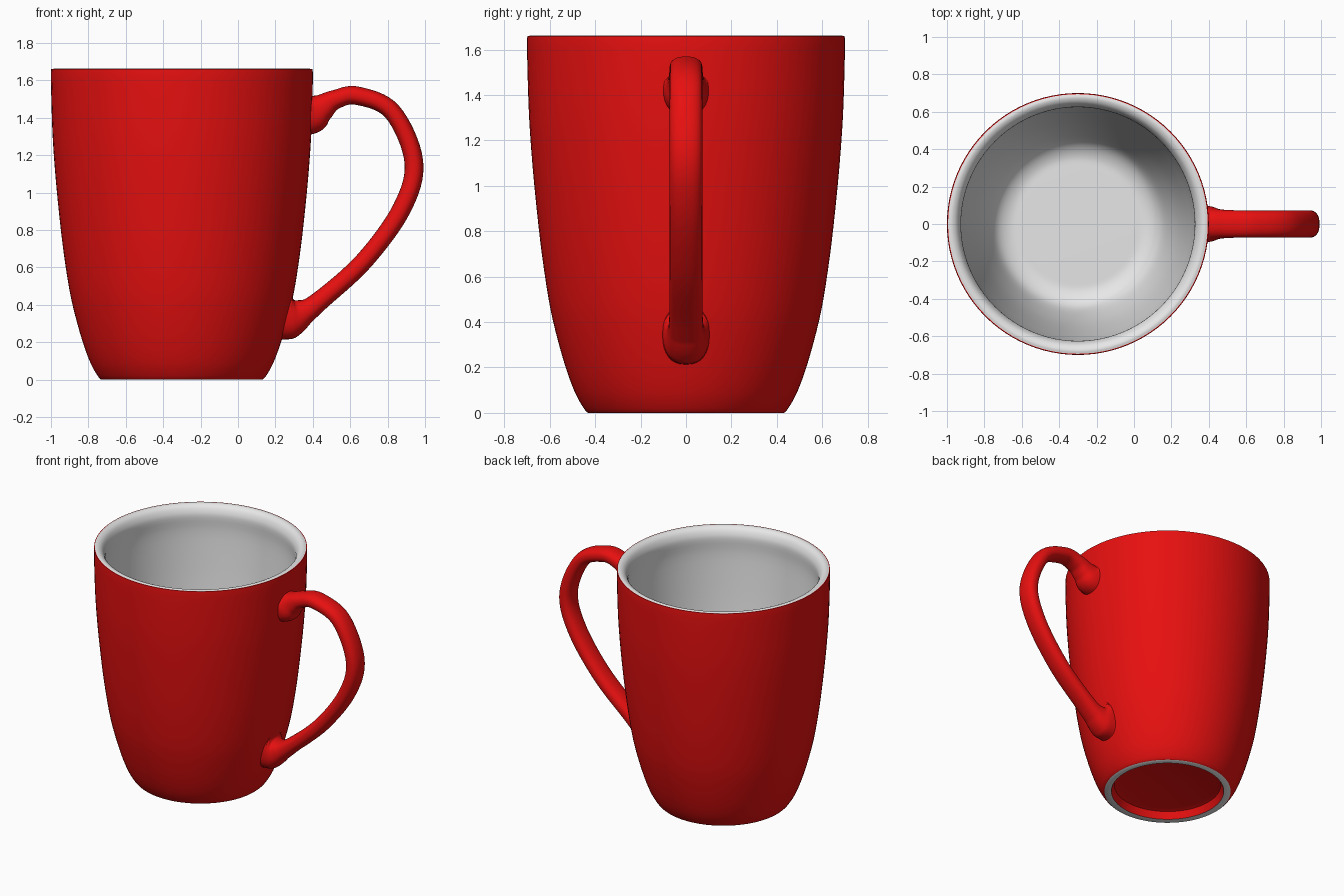
import bpy, bmesh, math
from mathutils import Vector

if "Cube" in bpy.data.objects:
    bpy.data.objects.remove(bpy.data.objects["Cube"])

CX = -0.30   # axis of the cup


def material(name, rgb):
    m = bpy.data.materials.new(name)
    m.diffuse_color = (*rgb, 1)
    m.use_nodes = True
    m.node_tree.nodes["Principled BSDF"].inputs["Base Color"].default_value = m.diffuse_color
    return m


RED = material("red glaze", (0.80, 0.005, 0.005))
WHITE = material("white glaze", (0.80, 0.80, 0.80))


def spline(keys, steps):
    """Catmull-Rom interpolation through tuples of any length."""
    k = [Vector(p) for p in keys]
    k = [2 * k[0] - k[1]] + k + [2 * k[-1] - k[-2]]
    out = []
    for i in range(1, len(k) - 2):
        a, b, c, d = k[i - 1:i + 3]
        for s in range(steps):
            t = s / steps
            out.append(0.5 * (2 * b + (c - a) * t + (2 * a - 5 * b + 4 * c - d) * t * t
                              + (3 * b - a - 3 * c + d) * t ** 3))
    return out + [k[-2]]


def finish(name, bm, mats, angle):
    bmesh.ops.recalc_face_normals(bm, faces=bm.faces)
    me = bpy.data.meshes.new(name)
    bm.to_mesh(me)
    bm.free()
    for m in mats:
        me.materials.append(m)
    ob = bpy.data.objects.new(name, me)
    bpy.context.collection.objects.link(ob)
    bpy.context.view_layer.objects.active = ob
    ob.select_set(True)
    bpy.ops.object.shade_smooth_by_angle(angle=math.radians(angle))
    ob.select_set(False)
    return ob


def bridge(bm, a, b, mat=0):
    n = len(a)
    for i in range(n):
        f = bm.faces.new((a[i], a[(i + 1) % n], b[(i + 1) % n], b[i]))
        f.material_index = mat


# Cup profile sections (radius, height): recess, foot ring, outside, inside
recess = [(0.33, 0.06), (0.365, 0.05), (0.385, 0.0)]
foot = [(0.385, 0.0), (0.432, 0.0)]
outside = spline([(0.432, 0.0), (0.45, 0.02), (0.487, 0.085), (0.53, 0.2), (0.575, 0.36),
                  (0.605, 0.5), (0.635, 0.7), (0.658, 0.9), (0.677, 1.1), (0.691, 1.3),
                  (0.698, 1.5), (0.70, 1.645), (0.694, 1.66)], 3)
inside = spline([(0.694, 1.66), (0.675, 1.663), (0.65, 1.65), (0.632, 1.62), (0.625, 1.58),
                 (0.631, 1.48), (0.622, 1.3), (0.608, 1.1), (0.588, 0.9), (0.565, 0.7),
                 (0.535, 0.5), (0.50, 0.34), (0.46, 0.21), (0.42, 0.15), (0.36, 0.12),
                 (0.30, 0.118)], 3)

# Cup body, turned about its axis
SEG = 96
bm = bmesh.new()


def ring(r, z):
    return [bm.verts.new((CX + r * math.cos(2 * math.pi * i / SEG),
                          r * math.sin(2 * math.pi * i / SEG), z)) for i in range(SEG)]


first = prev = ring(*recess[0])
bm.faces.new(first).material_index = 0
for section, mat in ((recess, 0), (foot, 1), (outside, 0), (inside, 1)):
    for r, z in section[1:]:
        cur = ring(r, z)
        bridge(bm, prev, cur, mat)
        prev = cur
bm.faces.new(prev).material_index = 1
finish("cup", bm, [RED, WHITE], 50)

# Handle path: x, z, half thickness, half width; flared where it joins the cup
path = spline([(0.365, 1.425, 0.125, 0.105), (0.405, 1.427, 0.105, 0.095),
               (0.45, 1.455, 0.075, 0.08), (0.52, 1.497, 0.052, 0.074),
               (0.637, 1.518, 0.049, 0.072), (0.825, 1.432, 0.048, 0.072),
               (0.94, 1.166, 0.05, 0.072), (0.877, 0.917, 0.05, 0.072),
               (0.675, 0.636, 0.049, 0.072), (0.43, 0.415, 0.053, 0.074),
               (0.345, 0.357, 0.075, 0.083), (0.295, 0.342, 0.12, 0.098),
               (0.25, 0.348, 0.14, 0.105)], 8)
bm = bmesh.new()
N = 32
rings = []
for i, (x, z, h, w) in enumerate(path):
    a, b = path[max(i - 1, 0)], path[min(i + 1, len(path) - 1)]
    t = Vector((b[0] - a[0], b[1] - a[1])).normalized()
    loop = []
    for j in range(N):
        c, s = math.cos(2 * math.pi * j / N), math.sin(2 * math.pi * j / N)
        u = math.copysign(abs(c) ** 0.85, c) * h
        v = math.copysign(abs(s) ** 0.85, s) * w
        loop.append(bm.verts.new((x - t.y * u, v, z + t.x * u)))
    rings.append(loop)
for a, b in zip(rings, rings[1:]):
    bridge(bm, a, b)
bm.faces.new(rings[0])
bm.faces.new(rings[-1])
finish("handle", bm, [RED], 60)
